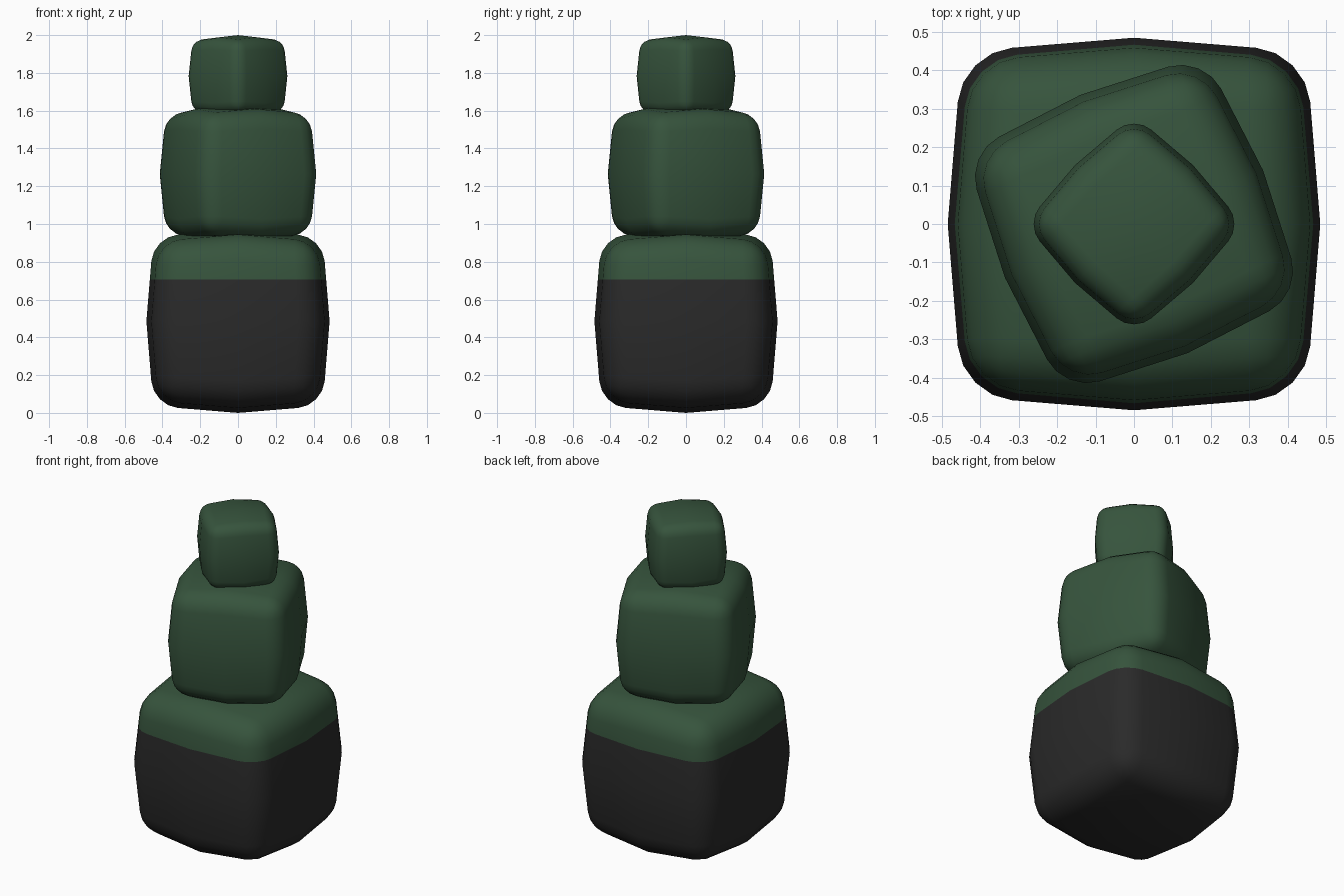
import bpy, bmesh, math
from mathutils import Matrix

if "Cube" in bpy.data.objects:
    bpy.data.objects.remove(bpy.data.objects["Cube"])


def material(name, rgb):
    m = bpy.data.materials.new(name)
    m.diffuse_color = (*rgb, 1)
    m.use_nodes = True
    m.node_tree.nodes["Principled BSDF"].inputs["Base Color"].default_value = m.diffuse_color
    return m


green = material("dark green", (0.037, 0.088, 0.046))
black = material("soft black", (0.023, 0.023, 0.023))
SPLIT = 0.706  # height where the lower block changes colour
BULGE = 0.076  # how far faces fall away from their centres


def cut(bm, co, no):
    bmesh.ops.bisect_plane(bm, geom=bm.verts[:] + bm.edges[:] + bm.faces[:],
                           dist=1e-5, plane_co=co, plane_no=no)


def block(name, half, z, turn, mats, split=None):
    """Puffy cube: raised face centres, rounded edges."""
    bm = bmesh.new()
    bmesh.ops.create_cube(bm, size=2)
    bmesh.ops.bevel(bm, geom=bm.edges[:], offset=0.29, offset_type='OFFSET',
                    segments=4, profile=0.5, affect='EDGES')
    # halve every face so its centre can bulge
    for axis in ((1, 0, 0), (0, 1, 0), (0, 0, 1)):
        cut(bm, (0, 0, 0), axis)
    for v in bm.verts:
        ax, ay, az = (1 - BULGE * abs(c) for c in v.co)
        v.co.x *= ay * az
        v.co.y *= ax * az
        v.co.z *= ax * ay
    bm.transform(Matrix.Translation((0, 0, z))
                 @ Matrix.Rotation(math.radians(turn), 4, 'Z')
                 @ Matrix.Scale(half, 4))
    # colour band cut level through the block
    if split:
        cut(bm, (0, 0, split), (0, 0, 1))
    for f in bm.faces:
        f.smooth = True
        if split and f.calc_center_median().z < split:
            f.material_index = 1
    bmesh.ops.recalc_face_normals(bm, faces=bm.faces[:])
    me = bpy.data.meshes.new(name)
    bm.to_mesh(me)
    bm.free()
    for m in mats:
        me.materials.append(m)
    ob = bpy.data.objects.new(name, me)
    bpy.context.collection.objects.link(ob)
    return ob


# three stacked blocks, each smaller and turned a further eighth
block("lower_block", 0.485, 0.485, 0, [green, black], SPLIT)
block("middle_block", 0.364, 1.265, 22.5, [green])
block("top_block", 0.217, 1.783, 45, [green])
